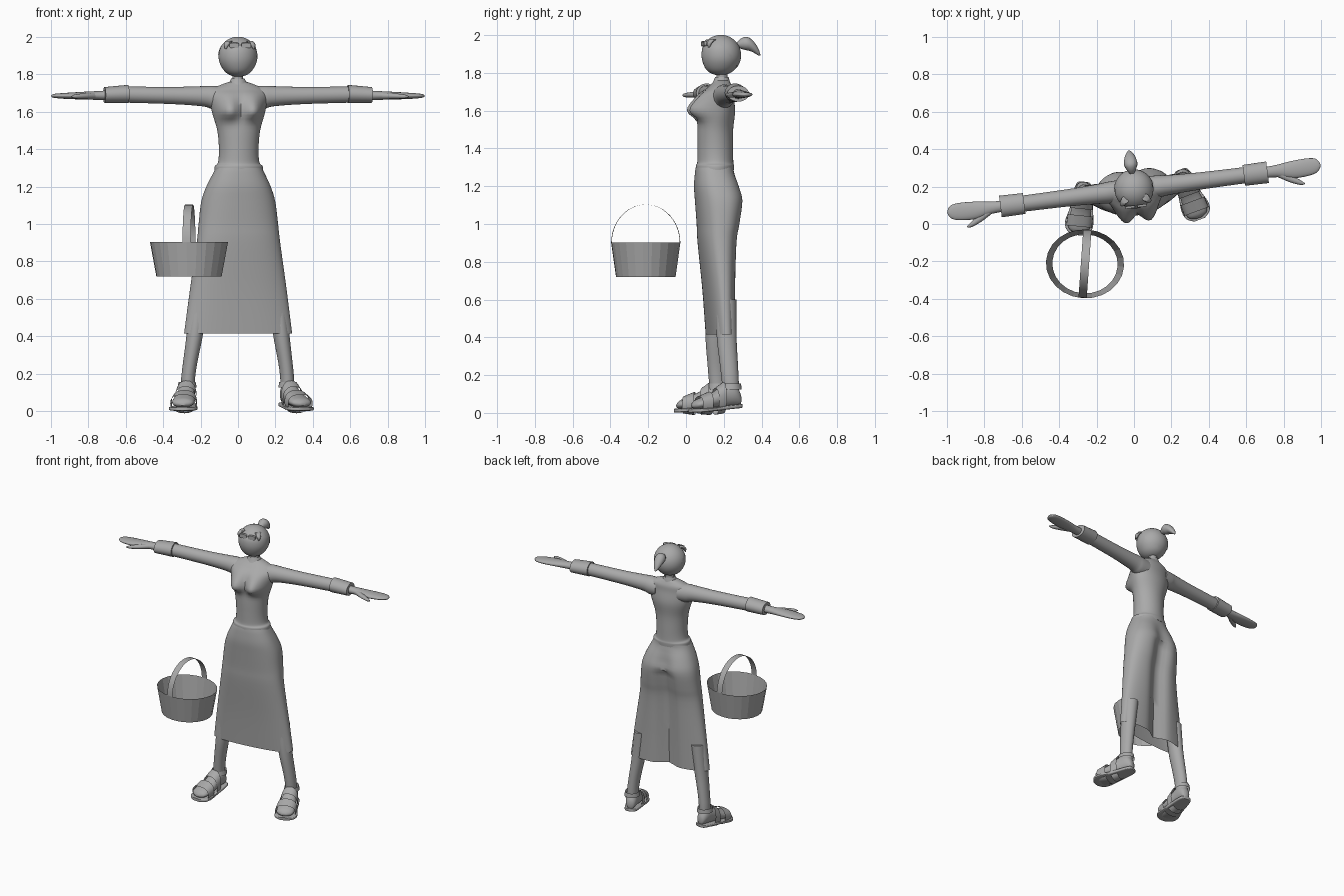
import bpy, bmesh, math
from mathutils import Matrix

GREY = bpy.data.materials.new("plain grey")
GREY.diffuse_color = (0.4, 0.4, 0.4, 1)
# The figure is turned a little to its right and stands behind the basket
POSE = Matrix.Translation((0, 0.185, 0)) @ Matrix.Rotation(math.radians(7.3), 4, 'Z')


def finish(name, bm, matrix=POSE, smooth=True):
    bmesh.ops.recalc_face_normals(bm, faces=bm.faces)
    bm.transform(matrix)
    if matrix.determinant() < 0:
        bmesh.ops.reverse_faces(bm, faces=bm.faces)
    mesh = bpy.data.meshes.new(name)
    bm.to_mesh(mesh)
    bm.free()
    mesh.materials.append(GREY)
    ob = bpy.data.objects.new(name, mesh)
    bpy.context.collection.objects.link(ob)
    if smooth:
        bpy.ops.object.select_all(action='DESELECT')
        ob.select_set(True)
        bpy.context.view_layer.objects.active = ob
        bpy.ops.object.shade_smooth_by_angle(angle=math.radians(45))
    return ob


def refine(rings, sub):
    """Catmull-Rom interpolation between the given rings."""
    out = []
    for i in range(len(rings) - 1):
        p0, p1 = rings[max(i - 1, 0)], rings[i]
        p2, p3 = rings[i + 1], rings[min(i + 2, len(rings) - 1)]
        for k in range(sub):
            t = k / sub
            out.append([0.5 * (2 * b + (c - a) * t + (2 * a - 5 * b + 4 * c - d) * t * t
                               + (3 * b - a - 3 * c + d) * t ** 3)
                        for a, b, c, d in zip(p0, p1, p2, p3)])
    return out + [list(rings[-1])]


def loft(name, axis, rings, n=24, sub=4, power=2, caps=True, matrix=POSE, shape=None, smooth=True):
    """Skin rings of (position on axis, centre a, centre b, radius a, radius b)."""
    bm = bmesh.new()
    loops = []
    for p, ca, cb, ra, rb in refine(rings, sub):
        ra, rb = max(ra, 0.001), max(rb, 0.001)
        loop = []
        for k in range(n):
            c, s = math.cos(math.tau * k / n), math.sin(math.tau * k / n)
            a = ca + ra * math.copysign(abs(c) ** (2 / power), c)
            b = cb + rb * math.copysign(abs(s) ** (2 / power), s)
            co = {'x': (p, a, b), 'y': (a, p, b), 'z': (a, b, p)}[axis]
            loop.append(bm.verts.new(shape(*co) if shape else co))
        loops.append(loop)
    for l0, l1 in zip(loops, loops[1:]):
        for k in range(n):
            j = (k + 1) % n
            bm.faces.new((l0[k], l0[j], l1[j], l1[k]))
    if caps:
        bm.faces.new(loops[0])
        bm.faces.new(loops[-1])
    return finish(name, bm, matrix, smooth)


# Blouse with bust
def bust(x, y, z):
    front = min(1, max(0, -(y + 0.03) / 0.05))
    spread = 0.075 if z > 1.6 else 0.04
    g = math.exp(-((z - 1.6) / spread) ** 2) * math.exp(-((abs(x) - 0.067) / 0.055) ** 2)
    return x, y - 0.068 * front * g, z


loft("blouse", 'z', [(1.285, 0, -.033, .13, .1), (1.31, 0, -.032, .128, .1),
                     (1.33, 0, -.03, .111, .095), (1.40, 0, -.03, .106, .094),
                     (1.5, 0, -.03, .115, .094), (1.6, 0, -.022, .143, .096),
                     (1.68, 0, -.02, .155, .084), (1.72, 0, -.005, .14, .065),
                     (1.745, 0, .002, .09, .048), (1.762, 0, .005, .04, .036)],
     n=48, sub=5, shape=bust)
loft("collar", 'z', [(1.735, 0, 0, .06, .052), (1.755, 0, .003, .048, .044), (1.778, 0, .005, .036, .036)],
     caps=False)
loft("neck", 'z', [(1.74, 0, .005, .034, .034), (1.77, 0, .005, .028, .029), (1.83, 0, .005, .03, .032)])


# Long skirt: flat in front, parted by seat and legs at the back
def part_back(x, y, z):
    if y > 0:
        depth = 0.025 if z > 1.1 else 0.05
        depth *= min(1, max(0, (1.27 - z) / 0.1))
        y -= depth * math.exp(-(x / 0.06) ** 2)
    return x, y, z


loft("skirt", 'z', [(1.3, 0, -.034, .122, .098), (1.27, 0, -.034, .138, .102),
                    (1.2, 0, -.022, .172, .118), (1.12, 0, -.01, .198, .124),
                    (1.0, 0, -.014, .213, .11), (.9, 0, -.02, .224, .098),
                    (.65, 0, -.012, .26, .077), (.415, 0, -.005, .291, .063)],
     n=64, sub=4, power=2.4, caps=False, shape=part_back)

# Head and hair
loft("head", 'z', [(1.787, 0, -.005, .012, .012), (1.797, 0, -.004, .046, .048), (1.82, 0, -.002, .075, .078),
                   (1.86, 0, 0, .098, .098), (1.9, 0, 0, .104, .103), (1.94, 0, 0, .095, .095),
                   (1.975, 0, 0, .066, .067), (1.992, 0, 0, .036, .036), (1.998, 0, 0, .004, .004)], n=32)
hair = bmesh.new()
bmesh.ops.create_uvsphere(hair, u_segments=40, v_segments=28, radius=0.107,
                          matrix=Matrix.Translation((0, 0, 1.894)))
bmesh.ops.delete(hair, geom=[f for f in hair.faces
                             if f.calc_center_median().z < 1.96 - max(0, f.calc_center_median().y + .02) * 1.25],
                 context='FACES')
finish("hair", hair)
loft("ponytail", 'y', [(.085, 0, 1.95, .012, .012), (.105, 0, 1.955, .024, .026), (.13, 0, 1.956, .035, .035),
                       (.155, 0, 1.95, .034, .034), (.18, 0, 1.932, .026, .028),
                       (.2, 0, 1.91, .014, .018), (.21, 0, 1.895, .003, .004)], n=16)

for s, side in ((1, "left"), (-1, "right")):
    M = POSE @ Matrix.Scale(s, 4, (1, 0, 0))
    # Glasses pushed up on the forehead, and side fringe
    loft(side + "_lens", 'y', [(-.085, .032, 1.956, .026, .014), (-.098, .032, 1.954, .026, .014)],
         sub=1, power=4, matrix=M)
    loft(side + "_fringe", 'z', [(1.978, .055, -.05, .02, .02), (1.96, .07, -.068, .015, .014),
                                 (1.935, .076, -.074, .004, .004)], n=10, matrix=M)
    # Sleeve, cuff, mitten hand and thumb
    loft(side + "_sleeve", 'x', [(.08, 0, 1.672, .06, .062), (.14, 0, 1.677, .058, .062),
                                 (.19, 0, 1.683, .053, .054), (.35, 0, 1.687, .046, .046),
                                 (.61, 0, 1.692, .043, .043)], matrix=M)
    loft(side + "_cuff", 'x', [(.592, 0, 1.695, .056, .049), (.72, 0, 1.69, .058, .042)], sub=1, matrix=M)
    loft(side + "_hand", 'x', [(.7, 0, 1.688, .029, .026), (.77, 0, 1.687, .033, .023),
                               (.85, -.003, 1.686, .046, .02), (.93, 0, 1.685, .047, .016),
                               (.98, .003, 1.685, .038, .012), (1.0, .003, 1.685, .018, .008),
                               (1.006, .003, 1.685, .003, .002)], matrix=M)
    loft(side + "_thumb", 'x', [(.77, -.012, 1.686, .02, .018), (.83, -.045, 1.684, .022, .015),
                                (.885, -.075, 1.682, .014, .011), (.91, -.085, 1.681, .003, .003)],
         n=12, matrix=M)
    # Leg
    loft(side + "_leg", 'z', [(.6, .21, 0, .05, .055), (.41, .233, 0, .044, .053),
                              (.25, .258, .01, .038, .048), (.16, .268, .016, .037, .045),
                              (.07, .27, .02, .035, .04)], matrix=M)
    # Foot and sandal, turned outwards
    F = M @ Matrix.Translation((.272, .02, 0)) @ Matrix.Rotation(math.radians(13), 4, 'Z')
    loft(side + "_foot", 'y', [(.054, 0, .07, .006, .01), (.046, 0, .075, .026, .036), (.015, 0, .095, .04, .058),
                               (-.04, 0, .09, .045, .06), (-.1, 0, .068, .054, .043),
                               (-.17, .003, .05, .06, .031), (-.205, .003, .043, .05, .022),
                               (-.222, .003, .038, .015, .008)], matrix=F)
    loft(side + "_sole", 'y', [(.056, 0, .037, .02, .01), (.045, 0, .036, .038, .011), (0, 0, .032, .05, .011),
                               (-.09, 0, .022, .062, .011), (-.16, .004, .015, .076, .011),
                               (-.205, .004, .012, .066, .011), (-.232, .004, .012, .03, .01)],
         power=5, matrix=F)
    loft(side + "_toe_strap", 'y', [(-.125, .002, .05, .068, .062), (-.185, .003, .042, .069, .045)],
         sub=1, power=2.4, caps=False, matrix=F)
    loft(side + "_instep_strap", 'y', [(-.045, 0, .08, .056, .083), (-.09, 0, .06, .061, .07)],
         sub=1, power=2.3, caps=False, matrix=F)
    loft(side + "_ankle_strap", 'z', [(.125, 0, .0, .052, .056), (.155, 0, .0, .046, .053)],
         sub=1, caps=False, matrix=F)

# Basket: open tapered wall and a thin arched handle
B = Matrix.Translation((-.262, -.213, 0)) @ Matrix.Rotation(math.radians(-4), 4, 'Z')
loft("basket_wall", 'z', [(.72, 0, 0, .175, .158), (.903, 0, 0, .209, .184)],
     n=24, sub=1, caps=False, matrix=B, smooth=False)
handle = bmesh.new()
last = None
for k in range(25):
    t = math.pi * k / 24
    y, z = 0.182 * math.cos(t), 0.9 + 0.203 * math.sin(t)
    pair = [handle.verts.new((x, y, z)) for x in (-.022, .022)]
    if last:
        handle.faces.new((last[0], last[1], pair[1], pair[0]))
    last = pair
finish("basket_handle", handle, B)
